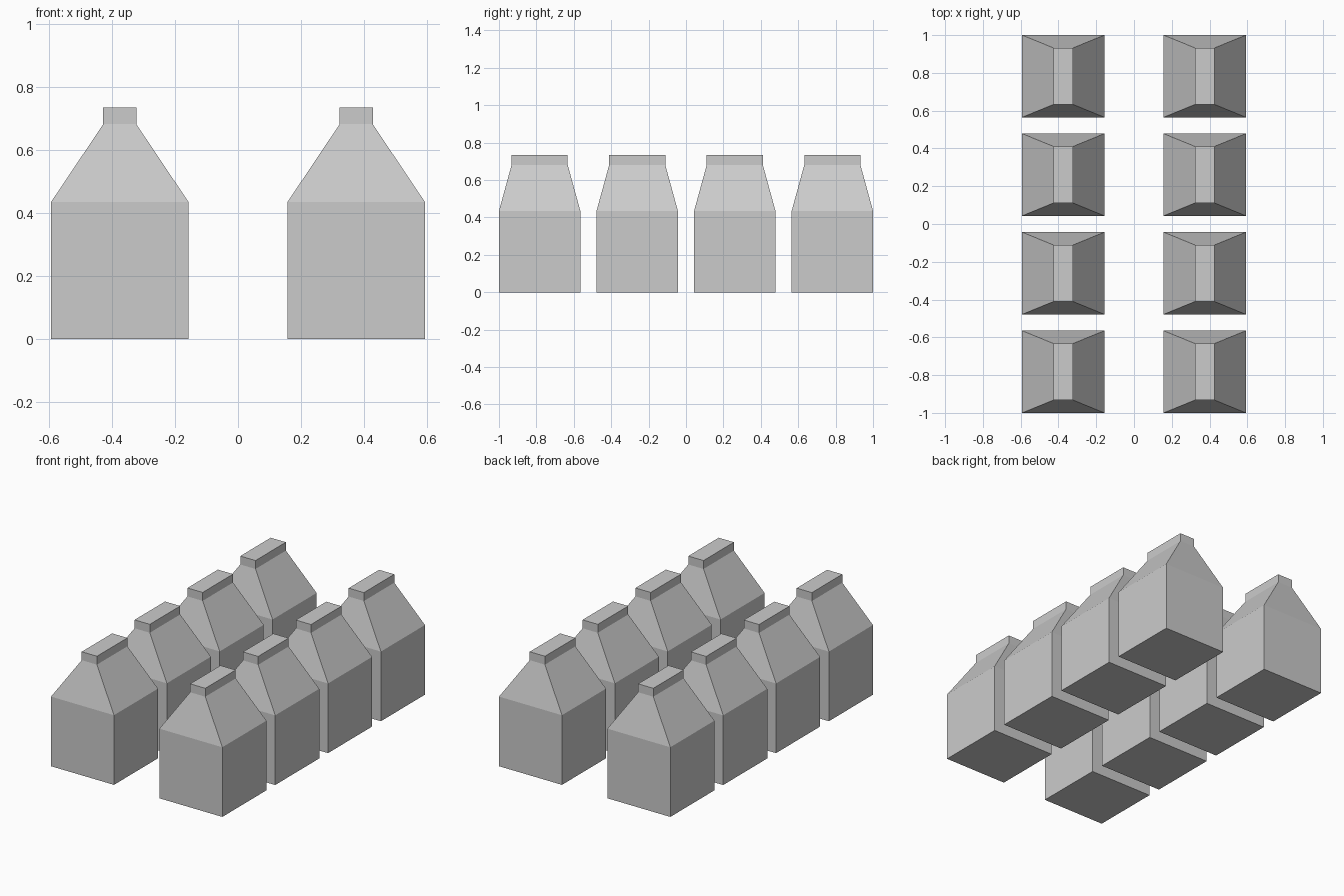
import bpy
import bmesh

if "Cube" in bpy.data.objects:
    bpy.data.objects.remove(bpy.data.objects["Cube"])

# Stacked rectangular sections of one carton: (half x, half y, z)
SECTIONS = [
    (0.2175, 0.2175, 0.0),     # base
    (0.2175, 0.2175, 0.435),   # shoulder
    (0.0525, 0.15, 0.681),     # bottom of the top fold
    (0.0525, 0.15, 0.7335),    # top of the fold
]


def carton_mesh():
    bm = bmesh.new()
    rings = [[bm.verts.new((sx * hx, sy * hy, z))
              for sx, sy in ((-1, -1), (1, -1), (1, 1), (-1, 1))]
             for hx, hy, z in SECTIONS]
    # Side walls, sloped shoulders and fold sides
    for low, high in zip(rings, rings[1:]):
        for i in range(4):
            j = (i + 1) % 4
            bm.faces.new((low[i], low[j], high[j], high[i]))
    # Base and top caps
    bm.faces.new(rings[0][::-1])
    bm.faces.new(rings[-1])
    mesh = bpy.data.meshes.new("carton")
    bm.to_mesh(mesh)
    bm.free()
    return mesh


# Two columns of four cartons sharing one mesh
mesh = carton_mesh()
for col, x in enumerate((-0.3745, 0.3745)):
    for row in range(4):
        carton = bpy.data.objects.new(f"carton_{col + 1}_{row + 1}", mesh)
        carton.location = (x, (row - 1.5) * 1.565 / 3, 0)
        bpy.context.collection.objects.link(carton)
